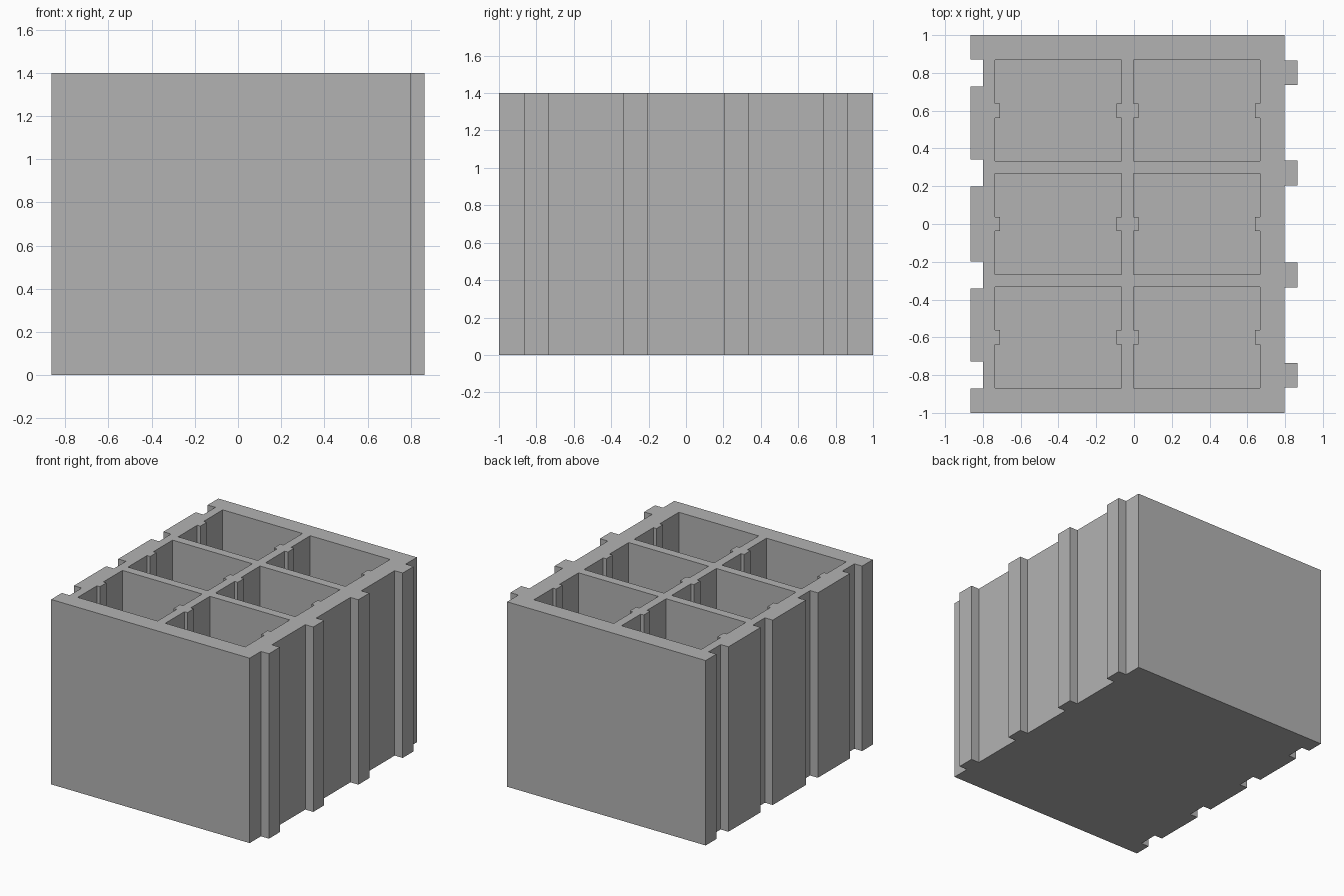
import bpy
import bmesh

cube = bpy.data.objects.get("Cube")
if cube:
    bpy.data.objects.remove(cube, do_unlink=True)

HEIGHT, FLOOR = 1.4, 0.067
JOINTS = (-0.8, -0.27, 0.27, 0.8)      # centres of the side tongues and grooves

grey = bpy.data.materials.new("plain grey")
grey.use_nodes = True
grey.diffuse_color = (0.45, 0.45, 0.45, 1)
grey.node_tree.nodes["Principled BSDF"].inputs["Base Color"].default_value = grey.diffuse_color


def prism(bm, outline, z0, z1):
    """Extrude a counter-clockwise outline from z0 to z1."""
    base = bm.faces.new([bm.verts.new((x, y, z0)) for x, y in outline])
    top = bmesh.ops.extrude_face_region(bm, geom=[base])["geom"]
    for v in top:
        if isinstance(v, bmesh.types.BMVert):
            v.co.z = z1


def make_object(name, bm):
    bmesh.ops.recalc_face_normals(bm, faces=bm.faces)
    mesh = bpy.data.meshes.new(name)
    bm.to_mesh(mesh)
    bm.free()
    mesh.materials.append(grey)
    obj = bpy.data.objects.new(name, mesh)
    bpy.context.collection.objects.link(obj)
    return obj


def stepped_edge(x, x_step, half, centres):
    """Points along a straight edge that steps to x_step around each centre."""
    pts = []
    for c in centres:
        pts += [(x, c - half), (x_step, c - half), (x_step, c + half), (x, c + half)]
    return pts


# Block outline: tongues on the +x side, grooves on the -x side
outline = [(-0.865, -1), (0.798, -1)]
outline += stepped_edge(0.798, 0.865, 0.065, JOINTS)
outline += [(0.798, 1), (-0.865, 1)]
outline += stepped_edge(-0.865, -0.8, 0.072, JOINTS)[::-1]
bm = bmesh.new()
prism(bm, outline, 0, HEIGHT)
block = make_object("divided_block", bm)

# Six open pockets, each with a narrow rib on its two side walls
bm = bmesh.new()
for x0, x1 in ((-0.735, -0.067), (-0.002, 0.667)):
    for y in (-0.6, 0, 0.6):
        pocket = [(x0, y - 0.267), (x1, y - 0.267)]
        pocket += stepped_edge(x1, x1 - 0.026, 0.038, [y])
        pocket += [(x1, y + 0.267), (x0, y + 0.267)]
        pocket += stepped_edge(x0, x0 + 0.026, 0.038, [y])[::-1]
        prism(bm, pocket, FLOOR, HEIGHT + 0.1)
cutter = make_object("pocket_cutter", bm)

cut = block.modifiers.new("pockets", "BOOLEAN")
cut.operation = "DIFFERENCE"
cut.solver = "EXACT"
cut.object = cutter

# Apply the cut and drop the helper
bpy.context.view_layer.objects.active = block
bpy.ops.object.modifier_apply(modifier=cut.name)
bpy.data.objects.remove(cutter, do_unlink=True)
